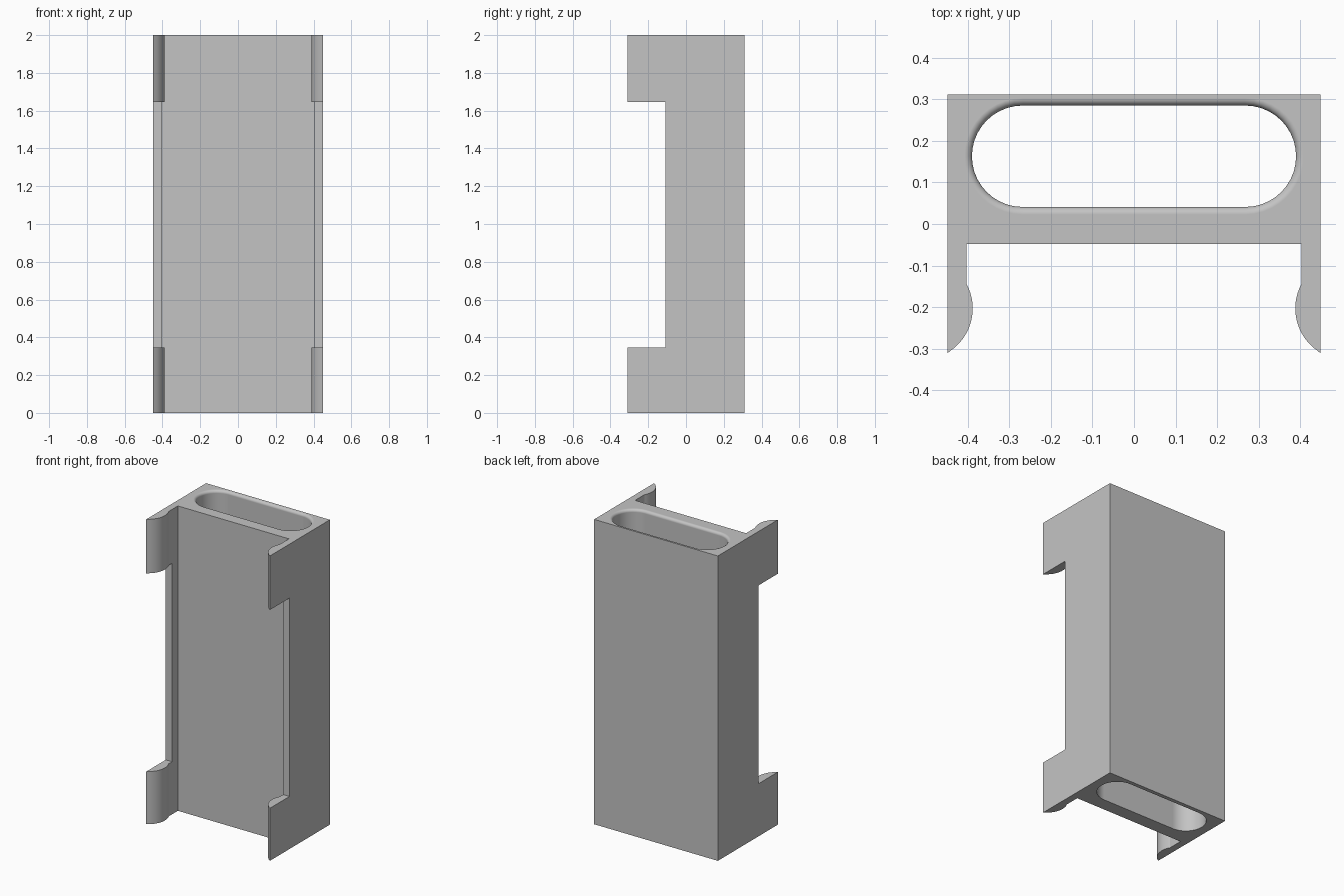
import bpy, bmesh, math

cube = bpy.data.objects.get("Cube")
if cube:
    bpy.data.objects.remove(cube, do_unlink=True)

HEIGHT = 2.0
HALF_W, HALF_D = 0.449, 0.311

grey = bpy.data.materials.new("plain grey")
grey.use_nodes = True
colour = (0.55, 0.55, 0.55, 1)
grey.diffuse_color = colour
grey.node_tree.nodes["Principled BSDF"].inputs["Base Color"].default_value = colour


def loft(name, rings):
    """Join equal-length rings of points into a closed solid."""
    bm = bmesh.new()
    loops = [[bm.verts.new(p) for p in ring] for ring in rings]
    n = len(loops[0])
    for low, high in zip(loops, loops[1:]):
        for i in range(n):
            j = (i + 1) % n
            bm.faces.new((low[i], low[j], high[j], high[i]))
    bm.faces.new(loops[0][::-1])
    bm.faces.new(loops[-1])
    bmesh.ops.recalc_face_normals(bm, faces=bm.faces)
    mesh = bpy.data.meshes.new(name)
    bm.to_mesh(mesh)
    bm.free()
    mesh.materials.append(grey)
    obj = bpy.data.objects.new(name, mesh)
    bpy.context.collection.objects.link(obj)
    return obj


def prism(name, outline, z0, z1):
    return loft(name, [[(x, y, z) for x, y in outline] for z in (z0, z1)])


def cut(target, cutter):
    mod = target.modifiers.new("cut", "BOOLEAN")
    mod.operation = "DIFFERENCE"
    mod.solver = "EXACT"
    mod.object = cutter
    bpy.context.view_layer.objects.active = target
    bpy.ops.object.modifier_apply(modifier=mod.name)
    bpy.data.objects.remove(cutter, do_unlink=True)


# Half outline: back corner, bulging clip tip, inner arm wall
radius, cx, cy = 0.124, 0.512, -0.203
start = math.atan2(-HALF_D - cy, HALF_W - cx) + 2 * math.pi
end = math.acos((0.403 - cx) / radius)
steps = 16
half = [(HALF_W, HALF_D)]
for i in range(steps + 1):
    a = start + (end - start) * i / steps
    half.append((cx + radius * math.cos(a), cy + radius * math.sin(a)))
half[1] = (HALF_W, -HALF_D)
half.append((0.403, -0.048))
outline = half + [(-x, y) for x, y in reversed(half)]
holder = prism("clip_holder", outline, 0, HEIGHT)

# Side notches that leave a clip at each end of both arms
notch = [(-0.6, -0.5), (0.6, -0.5), (0.6, -0.108), (-0.6, -0.108)]
cut(holder, prism("notch_cutter", notch, 0.345, 1.646))


# Rounded slot through the full height, with a filleted top rim
def stadium(grow, z, segments=20):
    ring = []
    for side in (1, -1):
        for i in range(segments + 1):
            a = math.pi * i / segments - side * math.pi / 2
            r = 0.122 + grow
            ring.append((side * 0.268 + r * math.cos(a),
                         0.163 + r * math.sin(a), z))
    return ring


fillet = 0.018
rings = [stadium(0, -0.1)]
for i in range(7):
    a = math.pi / 2 * i / 6
    rings.append(stadium(fillet * (1 - math.cos(a)),
                         HEIGHT - fillet * (1 - math.sin(a))))
rings.append(stadium(fillet, HEIGHT + 0.1))
cut(holder, loft("slot_cutter", rings))

# Smooth the curved walls while keeping flat faces crisp
bpy.ops.object.select_all(action="DESELECT")
holder.select_set(True)
bpy.context.view_layer.objects.active = holder
bpy.ops.object.shade_smooth_by_angle(angle=math.radians(25))
weighted = holder.modifiers.new("flat face normals", "WEIGHTED_NORMAL")
weighted.keep_sharp = True
